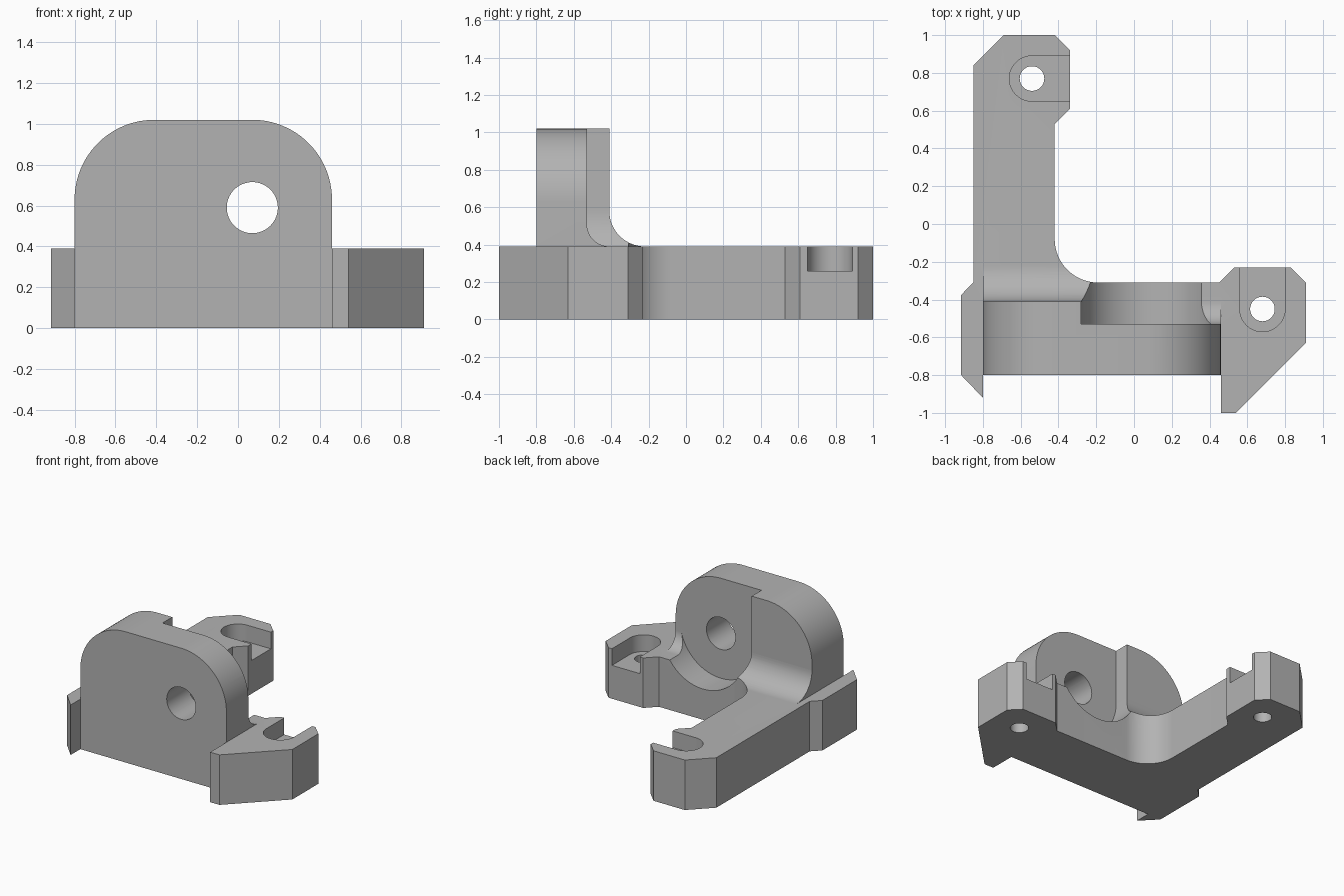
import bpy, bmesh
from math import sin, cos, radians

cube = bpy.data.objects.get("Cube")
if cube:
    bpy.data.objects.remove(cube, do_unlink=True)

grey = bpy.data.materials.new("plain grey")
grey.use_nodes = True
colour = (0.45, 0.45, 0.45, 1)
grey.diffuse_color = colour
grey.node_tree.nodes["Principled BSDF"].inputs["Base Color"].default_value = colour


def arc(cx, cy, r, start, end, steps=16):
    angles = [radians(start + (end - start) * i / steps) for i in range(steps + 1)]
    return [(cx + r * cos(a), cy + r * sin(a)) for a in angles]


def circle(cx, cy, r):
    return arc(cx, cy, r, 0, 360, 64)[:-1]


def prism(name, points, axis, lo, hi):
    """Extrude a flat outline along one axis."""
    place = {"x": lambda a, b: (lo, a, b),
             "y": lambda a, b: (a, lo, b),
             "z": lambda a, b: (a, b, lo)}[axis]
    bm = bmesh.new()
    face = bm.faces.new([bm.verts.new(place(a, b)) for a, b in points])
    new = bmesh.ops.extrude_face_region(bm, geom=[face])["geom"]
    shift = [hi - lo if axis == k else 0 for k in "xyz"]
    bmesh.ops.translate(bm, vec=shift, verts=[g for g in new if isinstance(g, bmesh.types.BMVert)])
    bmesh.ops.recalc_face_normals(bm, faces=bm.faces)
    mesh = bpy.data.meshes.new(name)
    bm.to_mesh(mesh)
    bm.free()
    mesh.materials.append(grey)
    obj = bpy.data.objects.new(name, mesh)
    bpy.context.collection.objects.link(obj)
    return obj


def combine(target, tool, operation):
    """Apply a boolean and remove the tool."""
    tool.hide_render = True
    mod = target.modifiers.new("combine", "BOOLEAN")
    mod.object, mod.operation, mod.solver = tool, operation, "EXACT"
    bpy.context.view_layer.objects.active = target
    bpy.ops.object.modifier_apply(modifier=mod.name)
    bpy.data.objects.remove(tool, do_unlink=True)


TOP, PEAK = 0.39, 1.02          # base and upright heights
LEFT, RIGHT = -0.80, 0.46       # upright sides
FRONT, THIN, THICK = -0.80, -0.53, -0.41
HX, HZ = 0.07, 0.59             # bore centre

# Base with two feet, chamfers and a rounded inner corner
outline = [(LEFT, -0.92), (-0.915, -0.80), (-0.915, -0.375), (-0.85, -0.31),
           (-0.85, 0.84), (-0.69, 1.0), (-0.42, 1.0), (-0.34, 0.92),
           (-0.34, 0.61), (-0.42, 0.53)]
outline += arc(-0.19, -0.08, 0.23, 180, 270)
outline += [(0.45, -0.31), (0.53, -0.23), (0.83, -0.23), (0.91, -0.31),
            (0.91, -0.63), (0.54, -1.0), (RIGHT, -1.0), (RIGHT, FRONT), (LEFT, FRONT)]
bracket = prism("bracket", outline, "z", 0, TOP)

# Upright plate, thicker on one side
left_round = arc(-0.41, 0.63, 0.39, 180, 90, 24)
right_round = arc(0.07, 0.63, 0.39, 90, 0, 24)
plate = [(LEFT, 0)] + left_round + right_round + [(RIGHT, 0)]
combine(bracket, prism("upright", plate, "y", FRONT, THIN), "UNION")
half = [(LEFT, 0.1)] + left_round + [(0, PEAK), (0, 0.1)]
combine(bracket, prism("thick_side", half, "y", FRONT, THICK), "UNION")


# Fillets where the upright meets the base
def fillet(name, y, r, x0, x1):
    curve = arc(y + r, TOP + r, r, 180, 270)
    points = [(y - 0.06, TOP + r)] + curve + [(y + r, 0.3), (y - 0.06, 0.3)]
    return prism(name, points, "x", x0, x1)


large = fillet("large_fillet", THICK, 0.19, LEFT, 0)
combine(large, prism("trim", outline, "z", -0.1, PEAK), "INTERSECT")
combine(bracket, large, "UNION")
combine(bracket, fillet("small_fillet", THIN, 0.12, 0.1, RIGHT), "UNION")

# Round-bottomed recess behind the bore, open at the top
recess = arc(HX, HZ, 0.35, 180, 360, 48) + [(HX + 0.35, 1.3), (HX - 0.35, 1.3)]
combine(bracket, prism("recess", recess, "y", THIN, -0.2), "DIFFERENCE")
combine(bracket, prism("bore", circle(HX, HZ, 0.125), "y", -1, 0), "DIFFERENCE")

# Screw holes with open-ended counterbore slots
slots = [(-0.54, 0.77, arc(-0.54, 0.77, 0.12, 90, 270, 32) + [(-0.2, 0.65), (-0.2, 0.89)]),
         (0.68, -0.45, arc(0.68, -0.45, 0.12, 180, 360, 32) + [(0.80, 0), (0.56, 0)])]
for x, y, slot in slots:
    combine(bracket, prism("slot", slot, "z", 0.26, 0.6), "DIFFERENCE")
    combine(bracket, prism("screw_hole", circle(x, y, 0.065), "z", -0.1, 0.6), "DIFFERENCE")

bpy.ops.object.select_all(action="DESELECT")
bracket.select_set(True)
bpy.context.view_layer.objects.active = bracket
bpy.ops.object.shade_smooth_by_angle(angle=radians(25))
